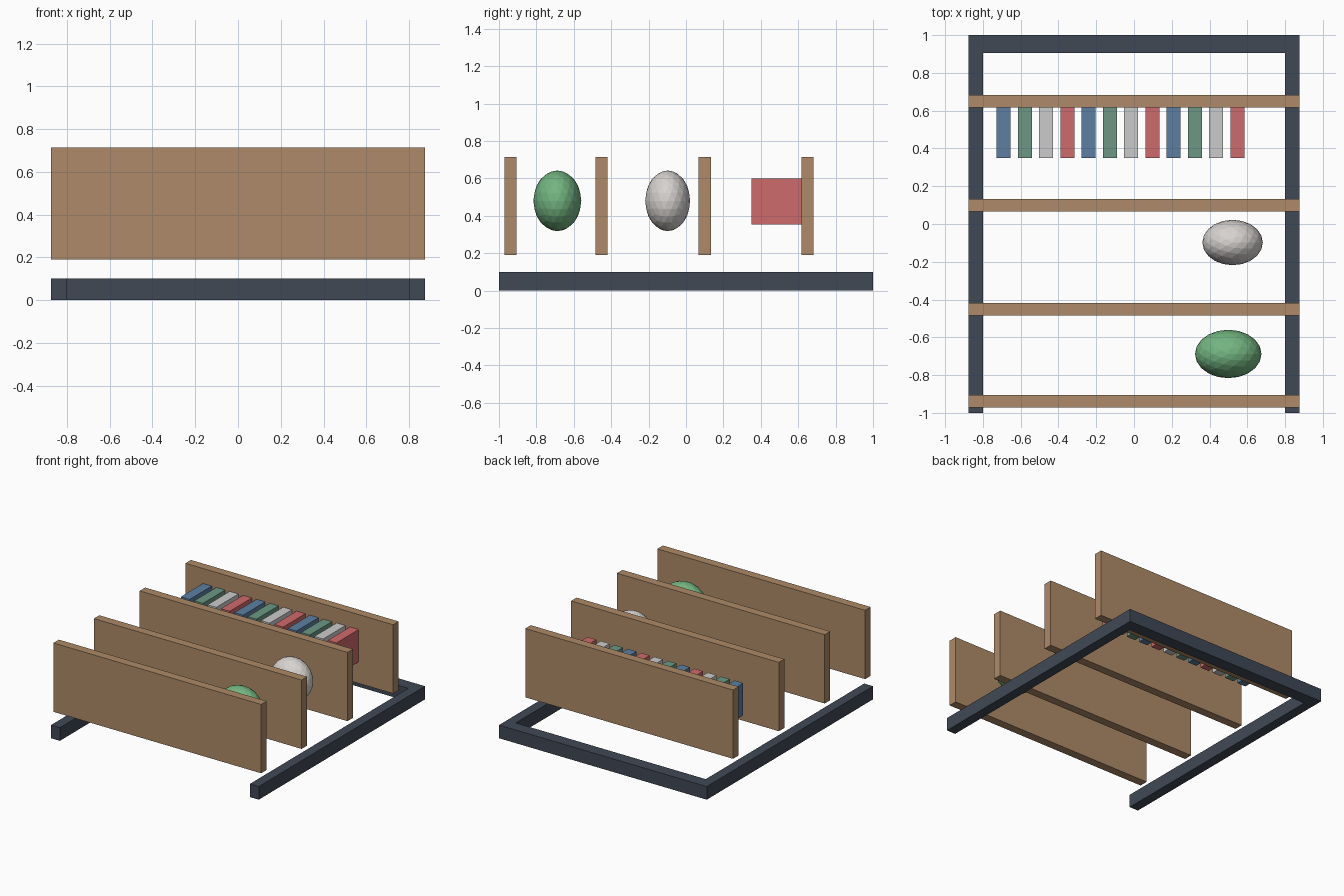
import bpy
from mathutils import Vector

if "Cube" in bpy.data.objects:
    bpy.data.objects.remove(bpy.data.objects["Cube"])


def material(name, rgb):
    m = bpy.data.materials.new(name)
    m.diffuse_color = (*[(c / 255) ** 2.2 for c in rgb], 1)
    m.use_nodes = True
    m.node_tree.nodes["Principled BSDF"].inputs["Base Color"].default_value = m.diffuse_color
    return m


STEEL = material("dark_steel", (66, 74, 86))
WOOD = material("wood", (172, 137, 104))
BLUE = material("blue", (92, 126, 160))
GREEN = material("green", (108, 150, 130))
PALE = material("pale", (214, 214, 210))
RED = material("red", (206, 106, 108))
LEAF = material("leaf_green", (115, 180, 128))
STONE = material("stone", (214, 210, 207))


def box(name, lo, hi, mat):
    lo, hi = Vector(lo), Vector(hi)
    bpy.ops.mesh.primitive_cube_add(size=1, location=(lo + hi) / 2)
    ob = bpy.context.object
    ob.name = name
    ob.scale = hi - lo
    ob.data.materials.append(mat)
    return ob


def ellipsoid(name, centre, half, mat):
    bpy.ops.mesh.primitive_ico_sphere_add(subdivisions=3, radius=1, location=centre)
    ob = bpy.context.object
    ob.name = name
    # Scale by the faceted extents so the size is exact
    ob.scale = [h / max(v.co[i] for v in ob.data.vertices) for i, h in enumerate(half)]
    ob.data.materials.append(mat)


# U-shaped base frame, open at the front
box("left_rail", (-0.875, -1, 0), (-0.80, 0.905, 0.10), STEEL)
box("right_rail", (0.80, -1, 0), (0.875, 0.905, 0.10), STEEL)
box("back_rail", (-0.875, 0.905, 0), (0.875, 1, 0.10), STEEL)

# Four upright shelf boards
for i, y in enumerate((-0.938, -0.452, 0.10, 0.65)):
    box(f"shelf_board_{i + 1}", (-0.875, y - 0.033, 0.19), (0.875, y + 0.033, 0.714), WOOD)

# Row of books against the rear board
colours = (BLUE, GREEN, PALE, RED)
for i in range(12):
    x = -0.69 + i * 0.1125
    box(f"book_{i + 1}", (x - 0.037, 0.35, 0.354), (x + 0.037, 0.617, 0.60), colours[i % 4])

# Two faceted ornaments
ellipsoid("green_plant_ball", (0.499, -0.688, 0.48), (0.176, 0.128, 0.162), LEAF)
ellipsoid("pale_vase_ball", (0.522, -0.098, 0.48), (0.160, 0.120, 0.162), STONE)
